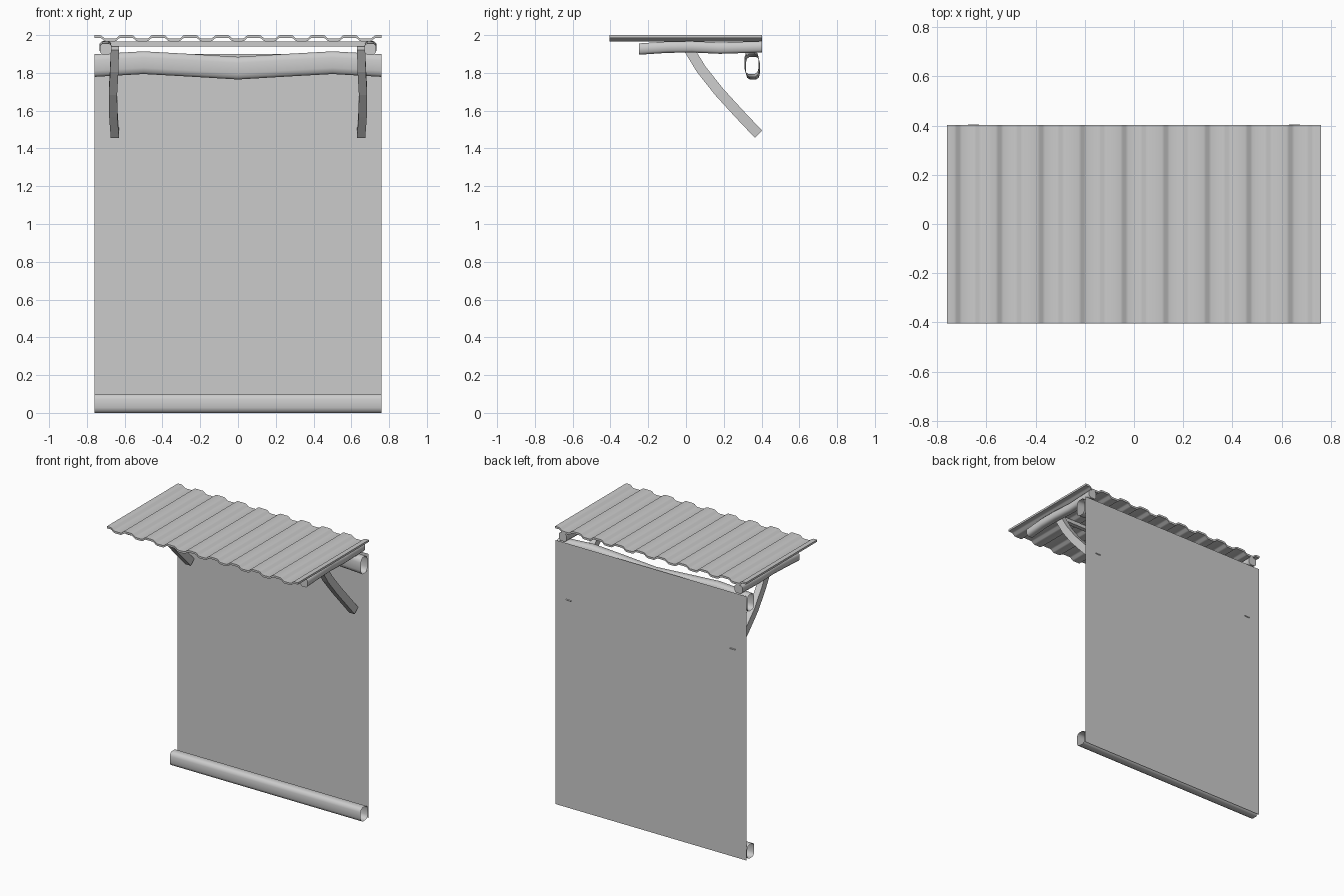
import bpy, bmesh, math
from mathutils import Vector

if "Cube" in bpy.data.objects:
    bpy.data.objects.remove(bpy.data.objects["Cube"])


def finish(name, bm, smooth=True):
    bmesh.ops.recalc_face_normals(bm, faces=bm.faces)
    me = bpy.data.meshes.new(name)
    bm.to_mesh(me)
    bm.free()
    ob = bpy.data.objects.new(name, me)
    bpy.context.collection.objects.link(ob)
    if smooth:
        bpy.ops.object.select_all(action='DESELECT')
        ob.select_set(True)
        bpy.context.view_layer.objects.active = ob
        bpy.ops.object.shade_smooth_by_angle(angle=math.radians(50))
    return ob


def rounded(w, h, n=12):
    # squarish oval cross-section
    pts = []
    for i in range(n):
        a = 2 * math.pi * (i + 0.5) / n
        c, s = math.cos(a), math.sin(a)
        pts.append((math.copysign(abs(c) ** 0.6, c), math.copysign(abs(s) ** 0.6, s)))
    mx, my = max(p[0] for p in pts), max(p[1] for p in pts)
    return [(p[0] / mx * w / 2, p[1] / my * h / 2) for p in pts]


def sweep(name, path, profile, frames, caps, smooth=True):
    # frames: one (side, up) pair per path point
    bm = bmesh.new()
    rings = [[bm.verts.new(Vector(p) + u * s + v * t) for s, t in profile]
             for p, (u, v) in zip(path, frames)]
    n = len(profile)
    for a, b in zip(rings, rings[1:]):
        for i in range(n):
            j = (i + 1) % n
            bm.faces.new((a[i], a[j], b[j], b[i]))
    if caps:
        bm.faces.new(rings[0])
        bm.faces.new(rings[-1])
    return finish(name, bm, smooth)


X, Y, Z = Vector((1, 0, 0)), Vector((0, 1, 0)), Vector((0, 0, 1))
HALF = 0.76

# back wall: a single sheet
bm = bmesh.new()
bm.faces.new([bm.verts.new((x, 0.4, z)) for x, z in
              ((-HALF, 0), (HALF, 0), (HALF, 1.9), (-HALF, 1.9))])
finish("wall", bm, False)

# open-ended sill log
sweep("sill_log", [(-HALF, 0.35, 0.05), (HALF, 0.35, 0.05)],
      rounded(0.08, 0.1), [(Y, Z)] * 2, False)

# open-ended wavy log at the top of the wall
path = [(-0.76, 0.35, 1.839), (-0.5, 0.347, 1.854), (-0.25, 0.35, 1.84),
        (0, 0.354, 1.825), (0.25, 0.35, 1.84), (0.5, 0.347, 1.854), (0.76, 0.35, 1.839)]
sweep("top_log", path, rounded(0.075, 0.12), [(Y, Z)] * 7, False)

# rafters and diagonal braces on both sides
for side, label in ((-1, "left"), (1, "right")):
    path = [(side * 0.7, -0.25, 1.926), (side * 0.703, -0.1, 1.936),
            (side * 0.7, 0.03, 1.938), (side * 0.697, 0.18, 1.931),
            (side * 0.7, 0.403, 1.938)]
    sweep(label + "_rafter", path, rounded(0.06, 0.06, 8), [(X, Z)] * 5, True)

    path = [Vector((side * x, y, z)) for x, y, z in
            ((0.652, 0.01, 1.935), (0.655, 0.08, 1.82), (0.662, 0.175, 1.70),
             (0.66, 0.28, 1.585), (0.652, 0.384, 1.475))]
    frames = []
    for i in range(5):
        t = path[min(i + 1, 4)] - path[max(i - 1, 0)]
        frames.append((X, Vector((0, -t.z, t.y)).normalized()))
    sweep(label + "_brace", path,
          [(-0.022, -0.027), (0.022, -0.027), (0.022, 0.027), (-0.022, 0.027)],
          frames, True, False)

# thin cross bar under the roof
sweep("cross_bar", [(-0.69, 0.0, 1.952), (0.69, 0.0, 1.952)],
      [(-0.015, -0.013), (0.015, -0.013), (0.015, 0.013), (-0.015, 0.013)],
      [(Y, Z)] * 2, True, False)

# corrugated roof: nine repeats of one wave, given thickness
period = 2 * HALF / 9
wave = [(0, 1), (0.17, 1), (0.23, 0.8), (0.30, 0.2), (0.36, 0),
        (0.64, 0), (0.70, 0.2), (0.77, 0.8), (0.83, 1)]
line = [(-HALF + (k + f) * period, 1.981 + 0.019 * h) for k in range(9) for f, h in wave]
line.append((HALF, 2.0))
outline = line + [(x, z - 0.014) for x, z in reversed(line)]
sweep("roof_sheet", [(0, -0.405, 0), (0, 0.403, 0)], outline, [(X, Z)] * 2, True)
